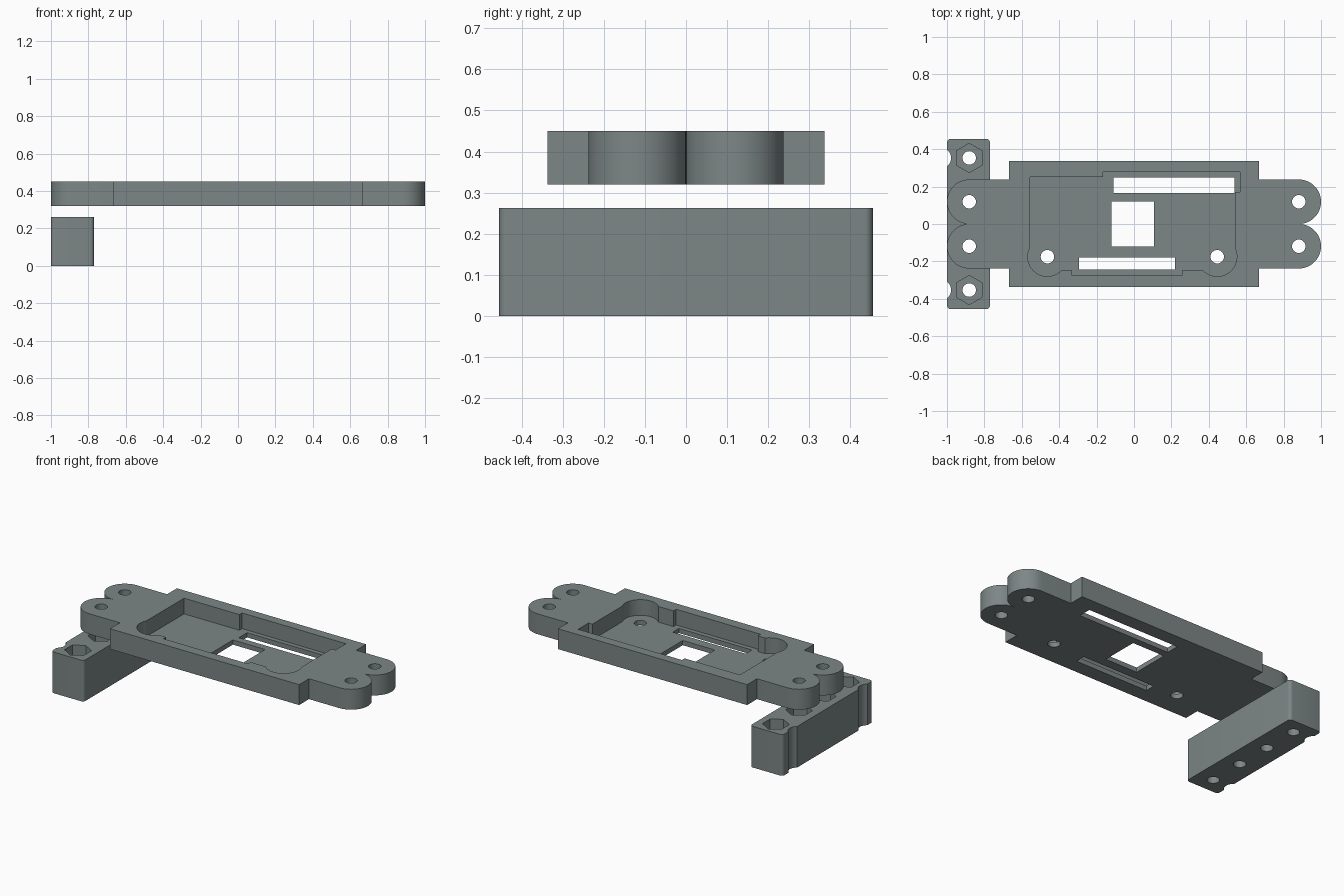
import bpy, bmesh, math

if "Cube" in bpy.data.objects:
    bpy.data.objects.remove(bpy.data.objects["Cube"])

grey = bpy.data.materials.new("slate grey")
grey.diffuse_color = (0.205, 0.24, 0.24, 1)
grey.use_nodes = True
grey.node_tree.nodes["Principled BSDF"].inputs["Base Color"].default_value = grey.diffuse_color


def arc(cx, cy, r, a0, a1, n=24):
    """Points along a circular arc, angles in degrees."""
    return [(cx + r * math.cos(math.radians(a0 + (a1 - a0) * i / n)),
             cy + r * math.sin(math.radians(a0 + (a1 - a0) * i / n))) for i in range(n + 1)]


def circle(cx, cy, r, n=32, start=0):
    return arc(cx, cy, r, start, start + 360, n)[:-1]


def rect(x0, x1, y0, y1):
    return [(x0, y0), (x1, y0), (x1, y1), (x0, y1)]


def prisms(name, profiles, z0, z1):
    """Extrude one or more closed outlines between two heights."""
    bm = bmesh.new()
    for pts in profiles:
        low = [bm.verts.new((x, y, z0)) for x, y in pts]
        top = [bm.verts.new((x, y, z1)) for x, y in pts]
        bm.faces.new(low)
        bm.faces.new(top)
        for i in range(len(pts)):
            j = (i + 1) % len(pts)
            bm.faces.new((low[i], low[j], top[j], top[i]))
    bmesh.ops.recalc_face_normals(bm, faces=bm.faces)
    mesh = bpy.data.meshes.new(name)
    bm.to_mesh(mesh)
    bm.free()
    mesh.materials.append(grey)
    ob = bpy.data.objects.new(name, mesh)
    bpy.context.collection.objects.link(ob)
    return ob


def cut(ob, profiles, z0, z1):
    """Subtract extruded outlines from an object."""
    cutter = prisms("cutter", profiles, z0, z1)
    cutter.hide_render = True
    mod = ob.modifiers.new("cut", 'BOOLEAN')
    mod.operation, mod.solver, mod.object = 'DIFFERENCE', 'EXACT', cutter
    bpy.context.view_layer.objects.active = ob
    bpy.ops.object.modifier_apply(modifier=mod.name)
    bpy.data.objects.remove(cutter)


def smooth(ob):
    bpy.ops.object.select_all(action='DESELECT')
    ob.select_set(True)
    bpy.context.view_layer.objects.active = ob
    bpy.ops.object.shade_smooth_by_angle(angle=math.radians(30))


# Mounting plate: wide body with a pair of rounded lugs at each end
LX, LY, LR, HOLE = 0.881, 0.119, 0.119, 0.036
right = [(0.667, -0.337), (0.667, -0.238)]
right += arc(LX, -LY, LR, -90, 90)
right += arc(LX, LY, LR, -90, 90)[1:]
right += [(0.667, 0.238), (0.667, 0.337)]
plate = prisms("mounting_plate", [right + [(-x, -y) for x, y in right]], 0.32, 0.45)

# Pocket with stepped edges and two round corner bays
FLOOR, BX, BY, BR = 0.35, 0.455, -0.175, 0.105
pocket = [(-0.555, 0.25), (-0.165, 0.25), (-0.165, 0.277), (0.567, 0.277),
          (0.567, 0.172), (0.54, 0.172)]
pocket += arc(0.445, BY, BR, 25, -138)
pocket += [(0.26, -0.245), (0.26, -0.272), (-0.335, -0.272), (-0.335, -0.245)]
pocket += arc(-0.463, BY, BR, -42, -207)
cut(plate, [pocket], FLOOR, 0.6)

# Window, slots and screw holes through the plate
through = [rect(-0.12, 0.107, -0.12, 0.12),
           rect(-0.11, 0.538, 0.165, 0.248),
           rect(-0.295, 0.22, -0.243, -0.18),
           circle(-0.463, BY, HOLE), circle(0.445, BY, HOLE)]
through += [circle(sx * LX, sy * LY, HOLE) for sx in (-1, 1) for sy in (-1, 1)]
cut(plate, through, 0.2, 0.6)
smooth(plate)

# Spacer block with rounded corners
R, X0, X1, Y = 0.02, -1.0, -0.77, 0.455
outline = (arc(X1 - R, Y - R, R, 0, 90, 6) + arc(X0 + R, Y - R, R, 90, 180, 6)
           + arc(X0 + R, R - Y, R, 180, 270, 6) + arc(X1 - R, R - Y, R, 270, 360, 6))
block = prisms("spacer_block", [outline], 0, 0.262)

# Side grooves, nut recesses and bolt holes in the block
ends, rows = (-0.353, 0.353), (-0.353, -LY, LY, 0.353)
cut(block, [circle(-1.035, y, 0.057) for y in ends], -0.1, 0.4)
cut(block, [circle(-LX, y, 0.078, 6, 30) for y in rows], 0.17, 0.4)
cut(block, [circle(-LX, y, HOLE) for y in rows], -0.1, 0.4)
smooth(block)
